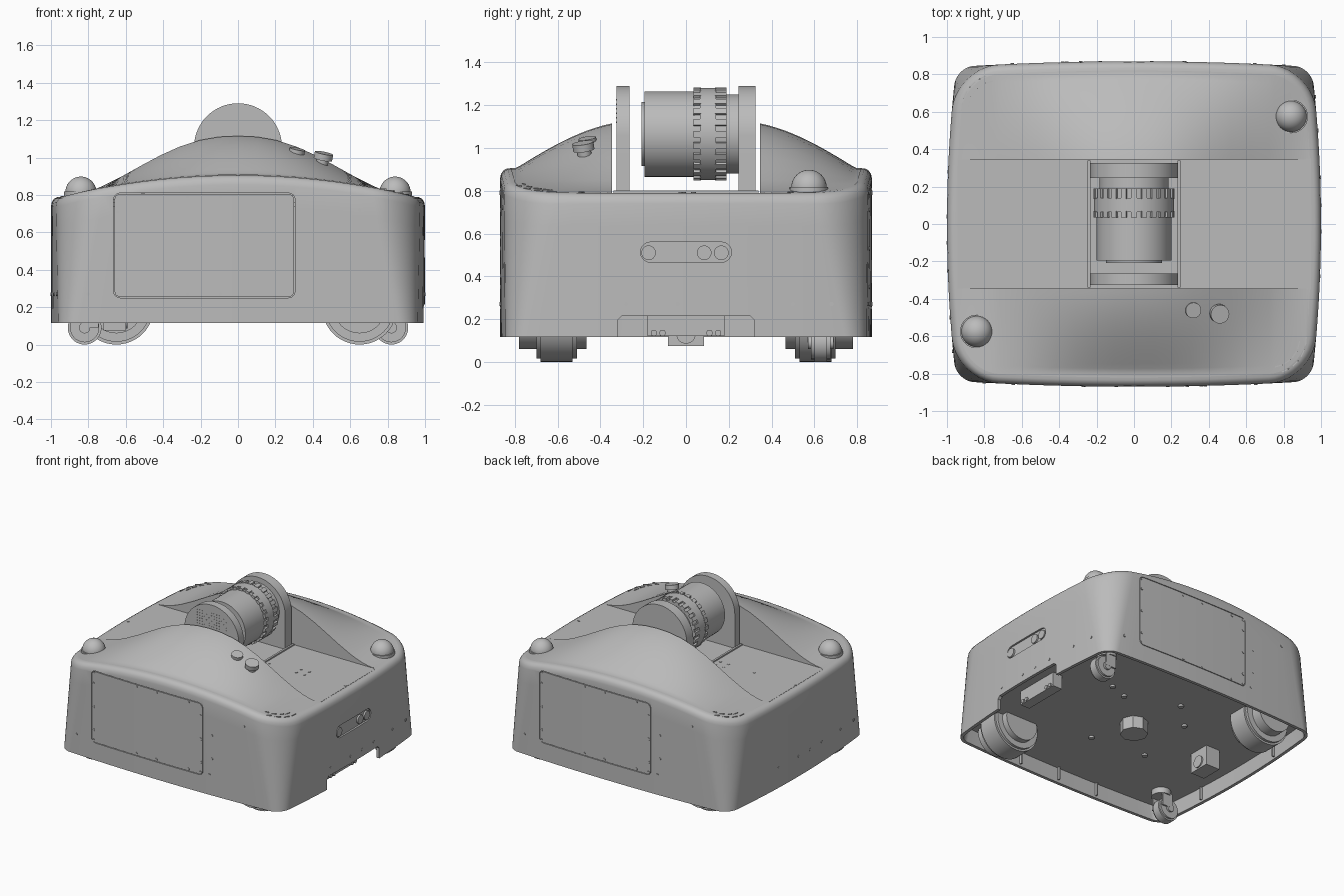
import bpy, bmesh
from math import pi, cos, sin
from mathutils import Matrix, Vector

cube = bpy.data.objects.get("Cube")
if cube:
    bpy.data.objects.remove(cube)

grey = bpy.data.materials.new("plain_grey")
grey.use_nodes = True
grey.diffuse_color = (0.5, 0.5, 0.5, 1)
grey.node_tree.nodes["Principled BSDF"].inputs["Base Color"].default_value = (0.5, 0.5, 0.5, 1)

HALF_X, HALF_Y, CHANNEL, FLOOR, BASE, PLATE = 1.0, 0.87, 0.345, 0.79, 0.115, 0.23
AXES = {"x": Matrix.Rotation(pi / 2, 4, "Y"), "y": Matrix.Rotation(pi / 2, 4, "X"), "z": Matrix.Identity(4)}


def smooth(ob):
    bpy.ops.object.select_all(action="DESELECT")
    ob.select_set(True)
    bpy.context.view_layer.objects.active = ob
    bpy.ops.object.shade_smooth_by_angle(angle=0.6)


def finish(name, bm):
    bmesh.ops.recalc_face_normals(bm, faces=bm.faces)
    mesh = bpy.data.meshes.new(name)
    bm.to_mesh(mesh)
    bm.free()
    mesh.materials.append(grey)
    ob = bpy.data.objects.new(name, mesh)
    bpy.context.collection.objects.link(ob)
    smooth(ob)
    return ob


def add_cyl(bm, loc, r, depth, axis="z", seg=40):
    bmesh.ops.create_cone(bm, cap_ends=True, segments=seg, radius1=r, radius2=r, depth=depth,
                          matrix=Matrix.Translation(loc) @ AXES[axis])


def add_box(bm, lo, hi, turn=Matrix.Identity(4)):
    lo, hi = Vector(lo), Vector(hi)
    bmesh.ops.create_cube(bm, size=1, matrix=turn @ Matrix.Translation((lo + hi) / 2) @ Matrix.Diagonal((*(hi - lo), 1)))


def cyl(name, *args, **kw):
    bm = bmesh.new()
    add_cyl(bm, *args, **kw)
    return finish(name, bm)


def box(name, lo, hi):
    bm = bmesh.new()
    add_box(bm, lo, hi)
    return finish(name, bm)


def skin(bm, rows, loop=False, wrap=False):
    """Join rows of points with quads."""
    v = [[bm.verts.new(p) for p in row] for row in rows]
    n = len(v[0])
    for i in range(len(v) - (not wrap)):
        a, b = v[i], v[(i + 1) % len(v)]
        for j in range(n - (not loop)):
            k = (j + 1) % n
            bm.faces.new((a[j], a[k], b[k], b[j]))


def outline(radius, inset=0.0, arc=10, side=14):
    """Rounded rectangle with gently bowed sides, counter-clockwise from the right."""
    a, b, r = HALF_X - inset, HALF_Y - inset, max(radius - inset, 0.03)
    pts = []
    corners = [(a - r, b - r), (r - a, b - r), (r - a, r - b), (a - r, r - b)]
    for q, (cx, cy) in enumerate(corners):
        ring = [(cx + r * cos((q + i / arc) * pi / 2), cy + r * sin((q + i / arc) * pi / 2)) for i in range(arc + 1)]
        nx, ny = corners[(q + 1) % 4]
        end = (nx + r * cos((q + 1) * pi / 2), ny + r * sin((q + 1) * pi / 2))
        last = ring[-1]
        pts += ring + [(last[0] + (end[0] - last[0]) * t / side, last[1] + (end[1] - last[1]) * t / side)
                       for t in range(1, side)]
    return [(x * (1 - 0.05 * (y / b) ** 2), y * (1 - 0.035 * (x / a) ** 2)) for x, y in pts]


def top(x, y):
    """Height of the cover: a bell-shaped ridge falling steeply to a flat, arched rim."""
    if abs(y) < CHANNEL - 0.001:
        return FLOOR
    t = min(abs(x) / 0.96, 1) ** 1.15
    ridge = FLOOR + 0.325 * (cos(pi * t) + 1) / 2
    rim = 0.905 - 0.125 * x * x
    s = max(0, min(1, (HALF_Y - abs(y)) / (HALF_Y - CHANNEL)))
    u = max(0, s - 0.15) / 0.85
    rise = 0.4 * u + 0.6 * sin(u * pi / 2)
    return rim + (ridge - rim) * (0.08 * s + 0.92 * rise)


def carve(target, bm):
    """Cut a shape out of the target."""
    cutter = finish("cutter", bm)
    cutter.hide_render = True
    cut = target.modifiers.new("cut", "BOOLEAN")
    cut.object, cut.operation, cut.solver = cutter, "DIFFERENCE", "EXACT"
    bpy.context.view_layer.objects.active = target
    bpy.ops.object.modifier_apply(modifier="cut")
    bpy.data.objects.remove(cutter)


# Outer shell: walls, rounded lip and thin inner wall
TOP_R = 0.24
rows = []
for k in range(7):
    f = k / 6
    rows.append([(x, y, BASE + (top(x, y) - 0.05 - BASE) * f) for x, y in outline(0.1 + (TOP_R - 0.1) * f)])
for inset, drop in ((0.005, 0.027), (0.017, 0.01), (0.035, 0.001), (0.07, 0.002), (0.07, 0.025), (0.024, 0.09)):
    rows.append([(x, y, top(x, y) - drop) for x, y in outline(TOP_R, inset)])
rows.append([(x, y, BASE) for x, y in outline(0.1, 0.024)])
bm = bmesh.new()
skin(bm, rows, loop=True, wrap=True)
shell = finish("shell", bm)

# Chamfered sensor notch in the lower side
bm = bmesh.new()
notch = [(-0.32, 0.05), (-0.32, 0.195), (-0.3, 0.215), (0.3, 0.215), (0.32, 0.195), (0.32, 0.05)]
skin(bm, [[(x, y, z) for y, z in notch] for x in (0.85, 1.1)], loop=True)
bmesh.ops.holes_fill(bm, edges=bm.edges)
carve(shell, bm)

# Rounded recess for the side sensors
bm = bmesh.new()
slot = [(side * 0.165 + 0.0475 * cos(a * pi / 10) * side, 0.5125 + 0.0475 * sin(a * pi / 10) * side)
        for side in (1, -1) for a in range(-5, 6)]
skin(bm, [[(x, y, z) for y, z in slot] for x in (0.985, 1.1)], loop=True)
bmesh.ops.holes_fill(bm, edges=bm.edges)
carve(shell, bm)


# Narrow gaps around the front and back access panels
def panel_loop(grow, y):
    pts = []
    for q, (cx, cz) in enumerate(((0.27, 0.775), (-0.63, 0.775), (-0.63, 0.285), (0.27, 0.285))):
        pts += [(cx + (0.03 + grow) * cos((q + i / 4) * pi / 2), y, cz + (0.03 + grow) * sin((q + i / 4) * pi / 2))
                for i in range(5)]
    return pts


for turn in (0, pi):
    bm = bmesh.new()
    skin(bm, [panel_loop(g, y) for g, y in ((0, -0.82), (0, -0.9), (0.005, -0.9), (0.005, -0.82))], loop=True, wrap=True)
    bm.transform(Matrix.Rotation(turn, 4, "Z"))
    carve(shell, bm)
smooth(shell)

# Front and rear humps with the vertical channel wall
for name, sign in (("front_hump", -1), ("rear_hump", 1)):
    bm = bmesh.new()
    rows = []
    for x, y in outline(TOP_R, 0.05):
        if y > CHANNEL:
            col = [(x, sign * CHANNEL, FLOOR - 0.02)]
            for k in range(21):
                yy = CHANNEL + (y - CHANNEL) * k / 20
                col.append((x, sign * yy, top(x, yy)))
            rows.append(col)
    skin(bm, rows)
    finish(name, bm)

# Channel floor, inner chassis, underside plate and the ribs around it
box("channel_floor", (-0.945, -0.35, 0.76), (0.945, 0.35, FLOOR))
box("chassis", (-0.8, -0.78, PLATE + 0.02), (0.8, 0.78, 0.74))
bm = bmesh.new()
bm.faces.new([bm.verts.new((x, y, PLATE)) for x, y in outline(0.12, 0.028)])
bmesh.ops.solidify(bm, geom=bm.faces[:], thickness=0.01)
finish("under_plate", bm)
bm = bmesh.new()
for s in (-1, 1):
    for p in (-0.35, 0, 0.35):
        add_box(bm, (p - 0.005, s * 0.83 - 0.01, 0.13), (p + 0.005, s * 0.83 + 0.01, PLATE))
    add_box(bm, (-0.97, s * 0.4 - 0.005, 0.13), (-0.945, s * 0.4 + 0.005, PLATE))
finish("rim_ribs", bm)

# Panel screws, front and back
for name, s in (("front", -1), ("back", 1)):
    bm = bmesh.new()
    spots = [(x, z) for x in (-0.645, -0.27, -0.095, 0.18, 0.285) for z in (0.27, 0.79)]
    spots += [(x, z) for x in (-0.645, 0.285) for z in (0.35, 0.53, 0.71)]
    spots += [(0.38, 0.58), (0.38, 0.4), (0.65, 0.72), (-0.8, 0.27), (0.36, 0.27)]
    for x, z in spots:
        add_cyl(bm, (-s * x, s * (HALF_Y * (1 - 0.035 * x * x) - 0.005), z), 0.01, 0.016, "y", seg=10)
    finish(name + "_screws", bm)

# Side sensors, side screws and floor screws
bm = bmesh.new()
for y in (-0.175, 0.085, 0.165):
    add_cyl(bm, (0.988, y, 0.51), 0.034, 0.02, "x", seg=24)
finish("side_sensors", bm)
bm = bmesh.new()
for y in (-0.28, -0.04, 0.1, 0.25, 0.5, 0.68):
    for s in (-1, 1):
        add_cyl(bm, (s * (0.996 - 0.066 * y * y), s * y, 0.27), 0.01, 0.014, "x", seg=10)
for x in (-0.35, -0.28, 0.52, 0.59):
    for y in (-0.025, 0.035):
        add_cyl(bm, (x, y, FLOOR), 0.011, 0.006, seg=10)
for x in (-0.94, -0.58, 0.28, 0.93):
    add_cyl(bm, (x, -0.01, FLOOR), 0.009, 0.006, seg=10)
finish("small_screws", bm)

# Dashed corner marks
bm = bmesh.new()
for s in (-1, 1):
    for r, start in ((0.19, 5), (0.155, 14)):
        for i in range(4):
            a = (start + 20 * i) * pi / 180
            x, y = 0.73 + r * cos(a), 0.61 + r * sin(a)
            turn = Matrix.Translation((s * x, -s * y, top(x, y))) @ Matrix.Rotation(-a, 4, "Z")
            add_box(bm, (-0.003, -0.022, -0.004), (0.003, 0.022, 0.004), turn)
finish("corner_marks", bm)

# Dome lights on opposite corners
for name, s in (("rear_dome", 1), ("front_dome", -1)):
    bm = bmesh.new()
    bmesh.ops.create_uvsphere(bm, u_segments=32, v_segments=20, radius=0.083,
                              matrix=Matrix.Translation((s * 0.84, s * 0.575, 0.815)))
    add_cyl(bm, (s * 0.84, s * 0.575, 0.8), 0.09, 0.035)
    finish(name, bm)

# Push buttons on the front hump
tilt = Matrix.Rotation(0.15, 4, "X") @ Matrix.Rotation(0.2, 4, "Y")
for name, x, y, parts in (("flat_button", 0.315, -0.46, [(0.042, 0.0, 0.03)]),
                          ("stop_button", 0.45, -0.475, [(0.033, 0.005, 0.06), (0.05, 0.035, 0.035)])):
    bm = bmesh.new()
    for r, h, d in parts:
        add_cyl(bm, (0, 0, h), r, d, seg=28)
    bm.transform(Matrix.Translation((x, y, top(x, y))) @ tilt)
    finish(name, bm)

# Arched end plates holding the drum
for name, y0, y1 in (("front_arch", -0.325, -0.265), ("rear_arch", 0.245, 0.325)):
    bm = bmesh.new()
    prof = [(-0.235, 0.77), (0.235, 0.77)] + [(0.235 * cos(pi * i / 32), 1.055 + 0.235 * sin(pi * i / 32)) for i in range(33)]
    skin(bm, [[(x, y, z) for x, z in prof] for y in (y0, y1)], loop=True)
    bmesh.ops.holes_fill(bm, edges=[e for e in bm.edges if e.is_boundary])
    finish(name, bm)
bm = bmesh.new()
for i in range(-6, 7):
    for j in range(6):
        add_cyl(bm, (i * 0.021, -0.325, 1.12 + j * 0.021), 0.004, 0.004, "y", seg=6)
finish("front_arch_dots", bm)
bm = bmesh.new()
for s in (-1, 1):
    add_box(bm, (s * 0.24 - 0.008, -0.34, 0.78), (s * 0.24 + 0.008, 0.34, 0.8))
finish("cradle_rails", bm)

# Drum with a toothed ring
AXLE = 1.065
bm = bmesh.new()
for r, y0, y1 in ((0.15, -0.208, -0.19), (0.2, -0.195, 0.05), (0.203, 0.04, 0.19), (0.215, 0.065, 0.14), (0.185, 0.18, 0.25)):
    add_cyl(bm, (0, (y0 + y1) / 2, AXLE), r, y1 - y0, "y", seg=64)
finish("drum", bm)
bm = bmesh.new()
for i in range(24):
    turn = Matrix.Translation((0, 0, AXLE)) @ Matrix.Rotation(i * pi / 12, 4, "Y")
    for y0, y1 in ((0.035, 0.07), (0.135, 0.19)):
        add_box(bm, (-0.015, y0, 0.19), (0.015, y1, 0.217), turn)
finish("ring_teeth", bm)

# Drive wheels and casters on opposite corners
for name, s in (("front", -1), ("rear", 1)):
    bm = bmesh.new()
    for r, y0, y1 in ((0.2, 0.53, 0.68), (0.185, 0.51, 0.7), (0.14, 0.465, 0.78)):
        add_cyl(bm, (-s * 0.65, s * (y0 + y1) / 2, 0.2), r, y1 - y0, "y", seg=48)
    finish(name + "_drive_wheel", bm)
    bm = bmesh.new()
    for r, w in ((0.09, 0.06), (0.078, 0.09), (0.03, 0.12)):
        add_cyl(bm, (s * 0.82, s * 0.63, 0.09), r, w, "y")
    add_cyl(bm, (s * 0.78, s * 0.63, 0.21), 0.07, 0.05)
    for d in (-0.055, 0.055):
        add_box(bm, (s * 0.79 - 0.045, s * 0.63 + d - 0.006, 0.09), (s * 0.79 + 0.045, s * 0.63 + d + 0.006, 0.2))
    finish(name + "_caster", bm)

# Underside fittings
cyl("centre_boss", (0, 0, 0.185), 0.1, 0.1, seg=8)
box("rear_sensor_box", (-0.72, -0.085, 0.075), (-0.6, 0.085, PLATE))
cyl("rear_sensor_lens", (-0.6, 0, 0.13), 0.045, 0.02, axis="x")
bm = bmesh.new()
add_box(bm, (0.82, -0.18, 0.12), (0.9, 0.18, PLATE))
for y in (-0.15, -0.11, 0.11, 0.15):
    add_cyl(bm, (0.9, y, 0.135), 0.015, 0.02, "x", seg=16)
finish("notch_sensor", bm)
bm = bmesh.new()
for x, y in ((0.3, 0.25), (0.45, 0.3), (-0.3, 0.2), (-0.35, -0.3), (0.1, -0.35), (-0.1, 0.4)):
    add_cyl(bm, (x, y, PLATE - 0.005), 0.02, 0.02, seg=16)
finish("under_bolts", bm)
